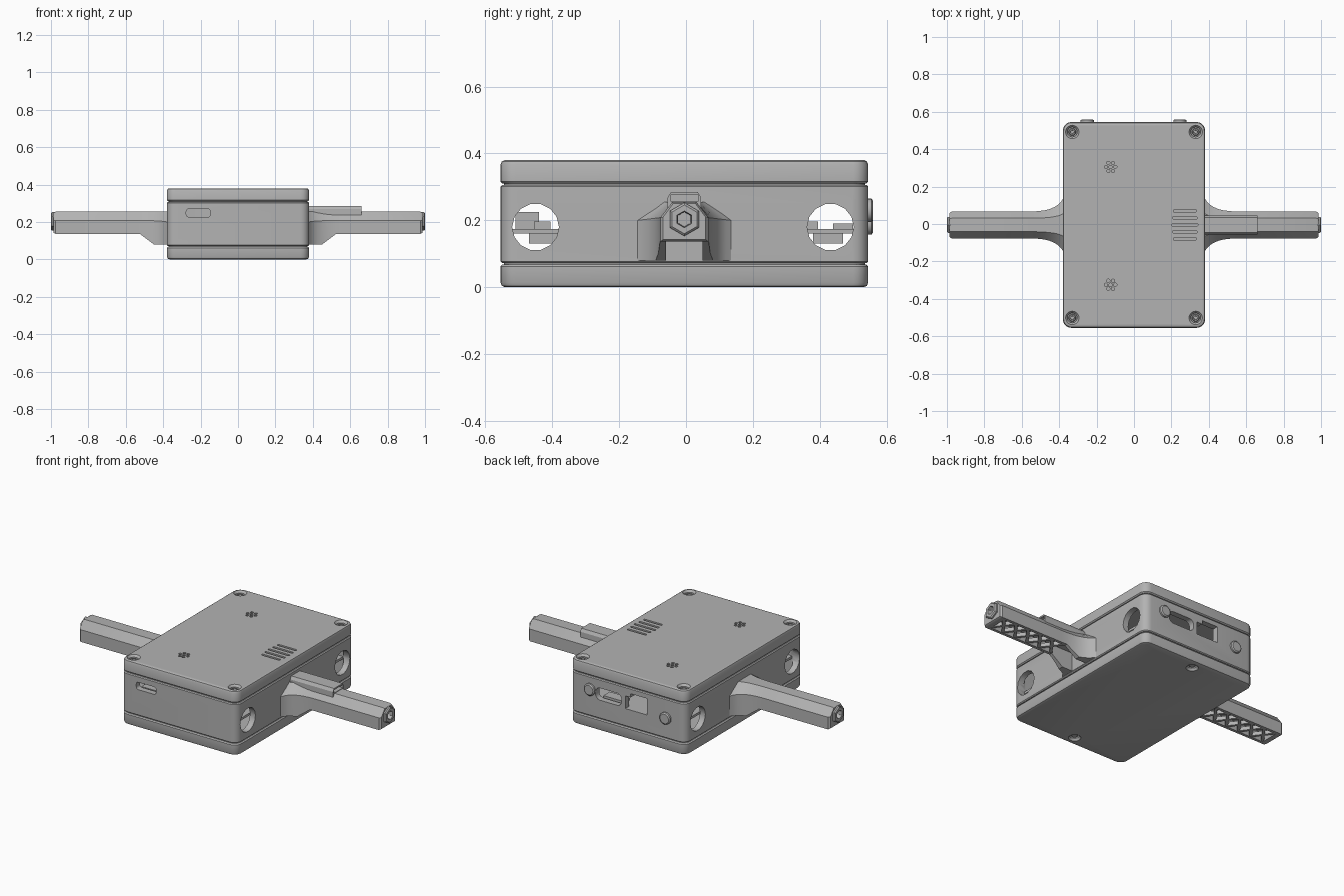
import bpy, bmesh
from math import sin, cos, pi, hypot, atan2
from mathutils import Vector

if "Cube" in bpy.data.objects:
    bpy.data.objects.remove(bpy.data.objects["Cube"])

CY = -0.005                      # middle of the case along y
HX, HY = 0.38, 0.55              # case half sizes

grey = bpy.data.materials.new("plain grey")
grey.use_nodes = True
grey.diffuse_color = (0.45, 0.45, 0.45, 1)
grey.node_tree.nodes["Principled BSDF"].inputs["Base Color"].default_value = grey.diffuse_color


# ---------- helpers ----------
def loft(bm, rings, loop=False):
    """Bridge point rings into a closed solid, or a tube wall when loop is set."""
    vs = [[bm.verts.new(p) for p in r] for r in rings]
    faces = []
    pairs = list(zip(vs, vs[1:])) + ([(vs[-1], vs[0])] if loop else [])
    for a, b in pairs:
        for i in range(len(a)):
            j = (i + 1) % len(a)
            faces.append(bm.faces.new((a[i], a[j], b[j], b[i])))
    if not loop:
        faces += [bm.faces.new(vs[0]), bm.faces.new(vs[-1])]
    bmesh.ops.recalc_face_normals(bm, faces=faces)


def make(name, *solids, loop=False):
    """One object from one or more lists of rings."""
    bm = bmesh.new()
    for rings in solids:
        loft(bm, rings, loop)
    me = bpy.data.meshes.new(name)
    bm.to_mesh(me)
    bm.free()
    me.materials.append(grey)
    ob = bpy.data.objects.new(name, me)
    bpy.context.collection.objects.link(ob)
    return ob


def select(ob):
    bpy.ops.object.select_all(action='DESELECT')
    ob.select_set(True)
    bpy.context.view_layer.objects.active = ob


def cut(ob, *solids):
    cutter = make("cutter", *solids)
    cutter.hide_render = True
    mod = ob.modifiers.new("cut", 'BOOLEAN')
    mod.operation, mod.solver, mod.object = 'DIFFERENCE', 'EXACT', cutter
    select(ob)
    bpy.ops.object.modifier_apply(modifier="cut")
    bpy.data.objects.remove(cutter)


def outline(hx, hy, r, segs=5):
    """Rounded rectangle in 2D."""
    pts = []
    for k, (sx, sy) in enumerate([(1, 1), (-1, 1), (-1, -1), (1, -1)]):
        for i in range(segs + 1):
            a = (k + i / segs) * pi / 2
            pts.append((sx * (hx - r) + r * cos(a), sy * (hy - r) + r * sin(a)))
    return pts


def place(pts, axis, c, d):
    """Put a 2D outline around centre c, moved d along the axis."""
    x, y, z = c
    if axis == 'x':
        return [(x + d, y + u, z + v) for u, v in pts]
    if axis == 'y':
        return [(x + u, y + d, z + v) for u, v in pts]
    return [(x + u, y + v, z + d) for u, v in pts]


def prism(pts, axis, c, d0, d1):
    return [place(pts, axis, c, d0), place(pts, axis, c, d1)]


def circle(r, n=20, turn=0.0):
    return [(r * cos(turn + 2 * pi * i / n), r * sin(turn + 2 * pi * i / n)) for i in range(n)]


def turned(axis, c, steps, n=20, turn=0.0):
    """Solid from (radius, distance) steps along the axis."""
    return [place(circle(r, n, turn), axis, c, d) for r, d in steps]


def box(x0, x1, y0, y1, z0, z1):
    rect = [(x0, y0), (x1, y0), (x1, y1), (x0, y1)]
    return prism(rect, 'z', (0, 0, 0), z0, z1)


def case_ring(inset, z):
    return place(outline(HX - inset, HY - inset, 0.045 - inset * 0.6), 'z', (0, CY, 0), z)


# ---------- case ----------
base = make("base_tray", [case_ring(i, z) for i, z in
            [(0.014, 0), (0.004, 0.004), (0, 0.014), (0, 0.062), (0.006, 0.068)]])
frame = make("body_frame", [case_ring(i, z) for i, z in
             [(0.01, 0.06), (0.01, 0.072), (0.005, 0.072), (0, 0.077), (0, 0.301), (0.005, 0.306),
              (0.01, 0.306), (0.01, 0.318), (0.035, 0.318), (0.035, 0.06)]], loop=True)
lid = make("lid", [case_ring(i, z) for i, z in
           [(0.006, 0.31), (0, 0.316), (0, 0.366), (0.004, 0.376), (0.012, 0.38)]])

# lid: corner screw recesses, vents and sound holes
corners = [(sx * 0.33, CY + sy * 0.497) for sx in (-1, 1) for sy in (-1, 1)]
cuts = [turned('z', (x, y, 0.38), [(0.026, -0.035), (0.026, -0.012), (0.036, 0), (0.036, 0.01)])
        for x, y in corners]
for k in range(-2, 3):
    half = 0.07 - 0.004 * abs(k)
    cuts.append(prism(outline(half, 0.007, 0.0065, 3), 'z', (0.272, CY + 0.0375 * k, 0.38), -0.03, 0.01))
for y in (0.305, -0.325):
    for dx, dy in [(0, 0)] + circle(0.025, 6):
        cuts.append(prism(circle(0.009, 10), 'z', (-0.125 + dx, y + dy, 0.38), -0.03, 0.01))
cut(lid, *cuts)
make("lid_screws", *[turned('z', (x, y, 0.35), [(0.02, -0.01), (0.02, 0.012), (0.016, 0.016),
                     (0.01, 0.016), (0.009, 0.006)], 18) for x, y in corners])

# base: two screw recesses underneath
feet = [(0, CY + s * 0.49) for s in (-1, 1)]
cut(base, *[turned('z', (x, y, 0), [(0.034, -0.01), (0.034, 0), (0.025, 0.012), (0.025, 0.03)])
            for x, y in feet])
make("base_screws", *[turned('z', (x, y, 0), [(0.016, 0.012), (0.02, 0.016), (0.02, 0.04)], 18)
                      for x, y in feet])

# frame: round side windows, front slot, back ports
back = CY + HY
windows = [prism(circle(0.07, 14), 'x', (0, y, 0.18), -0.5, 0.5) for y in (-0.45, 0.432)]
front_slot = prism(outline(0.065, 0.022, 0.015), 'y', (-0.212, CY - HY, 0.248), -0.02, 0.05)
oval_port = prism(outline(0.085, 0.036, 0.03), 'y', (0.125, back, 0.218), -0.05, 0.02)
jack = [(-0.07, -0.045), (0.07, -0.045), (0.07, 0.03), (0.035, 0.03), (0.035, 0.052), (-0.07, 0.052)]
jack_port = prism(jack, 'y', (-0.055, back, 0.222), -0.05, 0.02)
cut(frame, *windows, front_slot, oval_port, jack_port)

# back buttons
buttons = [(0.245, 0.23), (-0.25, 0.192)]
make("back_buttons", *[turned('y', (x, back, z), [(0.035, -0.03), (0.035, 0.01), (0.028, 0.015)])
                       for x, z in buttons])

# circuit board with connectors
make("circuit_board", box(-0.33, 0.33, -0.52, 0.51, 0.16, 0.174))
make("board_connectors",
     box(-0.275, -0.15, -0.51, -0.44, 0.174, 0.225),
     box(0.06, 0.19, 0.44, 0.5, 0.174, 0.19),
     box(0.15, 0.25, -0.455, -0.405, 0.174, 0.196),
     box(0.1, 0.25, 0.36, 0.395, 0.174, 0.196),
     box(-0.2, 0.2, -0.47, -0.38, 0.13, 0.16),
     box(-0.2, 0.2, 0.38, 0.47, 0.13, 0.16))


# ---------- arms ----------
def arm_section(s, x, w, zb, top=0.255):
    t = 0.036 + (w - 0.072) * 0.35
    sh = 0.208 - (w - 0.072) * 0.12
    pts = [(-w, zb), (w, zb), (w, sh), (t, top), (-t, top), (-w, sh)]
    return place(pts, 'x', (s * x, CY, 0), 0)


def bar(s, x0, y0, x1, y1, half=0.008):
    """Flat lattice strut in the open underside of an arm."""
    a = Vector((s * x0, CY + y0))
    b = Vector((s * x1, CY + y1))
    n = (b - a).orthogonal().normalized() * half
    return prism([a + n, b + n, b - n, a - n], 'z', (0, 0, 0), 0.138, 0.16)


def arm(side, s):
    # flared root: width eases from the case into the straight tube
    secs = []
    for x in (0.375, 0.39, 0.405, 0.425, 0.45, 0.48, 0.525, 0.56):
        u = max(0, (0.56 - x) / 0.18)
        w = 0.072 + 0.075 * (1 - (1 - min(1, u) ** 2.6) ** 0.6)
        zb = 0.08 if x <= 0.45 else min(0.136, 0.08 + (x - 0.45) * 0.75)
        secs.append(arm_section(s, x, w, zb))
    secs += [arm_section(s, 0.975, 0.072, 0.136), arm_section(s, 0.986, 0.064, 0.142, 0.25)]
    body = make(side + "_arm", secs)
    channel = box(*sorted((s * 0.382, s * 0.95)), CY - 0.055, CY + 0.055, 0.03, 0.19)
    socket = prism(circle(0.022, 16), 'x', (s * 0.95, CY, 0.203), s * 0.012, s * 0.1)
    cut(body, channel, socket)
    # crossed struts
    n, x0, x1 = 5, 0.53, 0.95
    step = (x1 - x0) / n
    struts = []
    for i in range(n):
        a, b = x0 + i * step, x0 + (i + 1) * step
        struts += [bar(s, a, -0.056, b, 0.056), bar(s, a, 0.056, b, -0.056)]
    make(side + "_arm_lattice", *struts)
    # ring nut on the tip
    rings = [place(circle(r, 6, pi / 6), 'x', (s * x, CY, 0.203), 0) for r, x in
             [(0.05, 0.975), (0.05, 0.994), (0.043, 1.0), (0.025, 1.0), (0.022, 0.975)]]
    make(side + "_arm_nut", rings, loop=True)


arm("left", 1)
arm("right", -1)

# cable duct lying on the left arm
duct_pts = [(-0.05, 0.222), (0.05, 0.222), (0.05, 0.268), (0.04, 0.285), (-0.04, 0.285), (-0.05, 0.268)]
duct = make("cable_duct", prism(duct_pts, 'x', (0, CY, 0), 0.375, 0.66))
cut(duct, box(0.42, 0.7, CY - 0.042, CY + 0.042, 0.258, 0.276))

# smooth the rounded surfaces, keep hard edges
for ob in bpy.context.scene.objects:
    if ob.type == 'MESH':
        select(ob)
        bpy.ops.object.shade_smooth_by_angle(angle=pi / 6)
